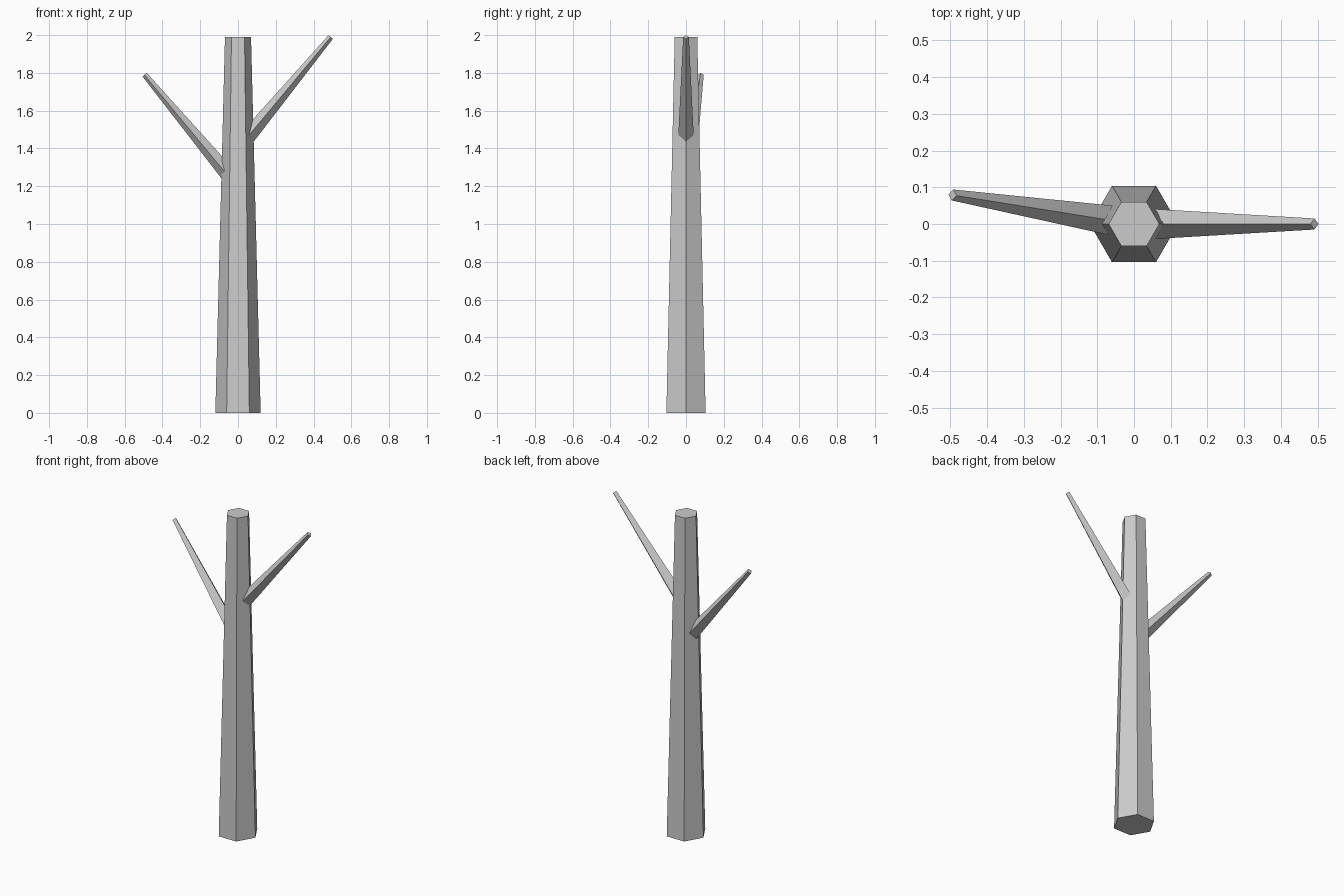
import bpy, bmesh, math
from mathutils import Vector

if "Cube" in bpy.data.objects:
    bpy.data.objects.remove(bpy.data.objects["Cube"])

bark = bpy.data.materials.new("pale_grey_bark")
bark.diffuse_color = (0.6, 0.6, 0.6, 1)
bark.use_nodes = True
bark.node_tree.nodes["Principled BSDF"].inputs["Base Color"].default_value = bark.diffuse_color


def limb(name, start, end, r0, r1, sides):
    """Tapered flat-sided limb with a corner pointing sideways or along +x."""
    start, end = Vector(start), Vector(end)
    axis = (end - start).normalized()
    # horizontal side vector; a vertical limb uses the x axis
    side = Vector((1, 0, 0)) if abs(axis.z) > 0.99 else axis.cross(Vector((0, 0, 1))).normalized()
    up = axis.cross(side)
    bm = bmesh.new()
    rings = []
    for c, r in ((start, r0), (end, r1)):
        angles = [2 * math.pi * i / sides for i in range(sides)]
        rings.append([bm.verts.new(c + r * (side * math.cos(a) + up * math.sin(a))) for a in angles])
    bm.faces.new(rings[0][::-1])
    bm.faces.new(rings[1])
    for i in range(sides):
        j = (i + 1) % sides
        bm.faces.new((rings[0][i], rings[0][j], rings[1][j], rings[1][i]))
    bmesh.ops.recalc_face_normals(bm, faces=bm.faces)
    mesh = bpy.data.meshes.new(name)
    bm.to_mesh(mesh)
    bm.free()
    mesh.materials.append(bark)
    bpy.context.collection.objects.link(bpy.data.objects.new(name, mesh))


# Six-sided trunk
limb("trunk", (0, 0, 0), (0, 0, 1.99), 0.12, 0.069, 6)
# Four-sided branches, rooted inside the trunk
limb("right_branch", (0, 0, 1.40), (0.491, 0, 1.99), 0.044, 0.015, 4)
limb("left_branch", (0, 0, 1.20), (-0.494, 0.079, 1.79), 0.044, 0.015, 4)
